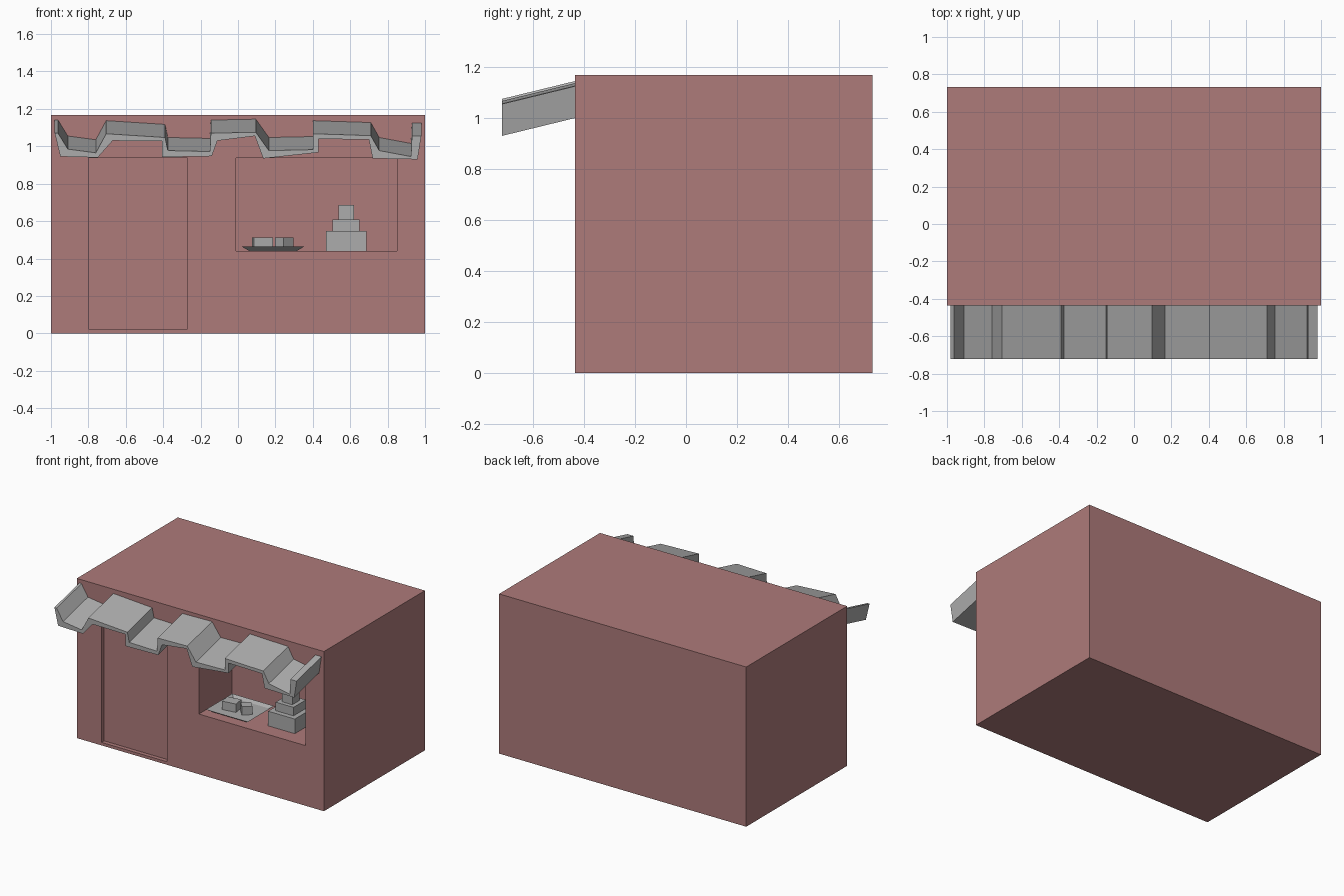
import bpy
import bmesh
from math import radians
from mathutils import Matrix

default_cube = bpy.data.objects.get("Cube")
if default_cube:
    bpy.data.objects.remove(default_cube, do_unlink=True)


def make_material(name, colour):
    material = bpy.data.materials.new(name)
    material.use_nodes = True
    material.diffuse_color = colour
    material.node_tree.nodes["Principled BSDF"].inputs["Base Color"].default_value = colour
    return material


wall_red = make_material("dusty red", (0.42, 0.197, 0.195, 1))
plain_grey = make_material("plain grey", (0.415, 0.415, 0.415, 1))


def finish(name, bm, material):
    bmesh.ops.recalc_face_normals(bm, faces=bm.faces)
    mesh = bpy.data.meshes.new(name)
    bm.to_mesh(mesh)
    bm.free()
    mesh.materials.append(material)
    obj = bpy.data.objects.new(name, mesh)
    bpy.context.collection.objects.link(obj)
    return obj


def box(name, low, high, material, turn=0):
    """Box between two corners, turned about its own vertical axis."""
    size = [b - a for a, b in zip(low, high)]
    middle = [(a + b) / 2 for a, b in zip(low, high)]
    bm = bmesh.new()
    bmesh.ops.create_cube(bm, size=1)
    bm.transform(Matrix.Translation(middle) @ Matrix.Rotation(radians(turn), 4, "Z")
                 @ Matrix.Diagonal((*size, 1)))
    return finish(name, bm, material)


# Shop body with a shallow door recess and a deep serving window
FRONT, BACK, HEIGHT, SILL = -0.435, 0.732, 1.168, 0.44
body = box("shop_body", (-1, FRONT, 0), (1, BACK, HEIGHT), wall_red)
recesses = {
    "door_cutter": (-0.8, -0.27, 0.022, 0.03),
    "window_cutter": (-0.012, 0.85, SILL, 0.385),
}
for name, (left, right, bottom, depth) in recesses.items():
    cutter = box(name, (left, FRONT - 0.1, bottom), (right, FRONT + depth, 0.938), wall_red)
    cutter.hide_render = True
    cut = body.modifiers.new(name, "BOOLEAN")
    cut.operation = "DIFFERENCE"
    cut.solver = "EXACT"
    cut.object = cutter

# Apply the cuts and remove the cutters
bpy.context.view_layer.update()
evaluated = body.evaluated_get(bpy.context.evaluated_depsgraph_get())
cut_mesh = bpy.data.meshes.new_from_object(evaluated)
body.modifiers.clear()
body.data = cut_mesh
for name in recesses:
    bpy.data.objects.remove(bpy.data.objects[name], do_unlink=True)

# Awning: bent corrugated sheet, sloping down away from the wall
upper = [(-0.962, 1.14), (-0.91, 1.055), (-0.76, 1.035), (-0.705, 1.137),
         (-0.39, 1.117), (-0.375, 1.047), (-0.15, 1.042), (-0.145, 1.14),
         (0.095, 1.145), (0.165, 1.047), (0.4, 1.052), (0.4, 1.137),
         (0.71, 1.127), (0.755, 1.047), (0.925, 1.015), (0.93, 1.125)]
lower = [(-0.98, 1.14), (-0.95, 1.015), (-0.75, 1.01), (-0.67, 1.1),
         (-0.405, 1.097), (-0.405, 1.012), (-0.14, 1.017), (-0.11, 1.1),
         (0.09, 1.125), (0.135, 1.005), (0.43, 1.037), (0.43, 1.11),
         (0.7, 1.105), (0.72, 1.005), (0.96, 1.0), (0.98, 1.125)]
REACH, DROP = 0.287, 0.07
bm = bmesh.new()
rings = []
for top, under in zip(upper, lower):
    rings.append([bm.verts.new((x, FRONT - REACH * out, z - DROP * out))
                  for (x, z), out in ((top, 0), (top, 1), (under, 1), (under, 0))])
for a, b in zip(rings, rings[1:]):
    for i in range(4):
        j = (i + 1) % 4
        bm.faces.new((a[i], a[j], b[j], b[i]))
bm.faces.new(rings[0])
bm.faces.new(rings[-1])
finish("awning", bm, plain_grey)

# Serving tray: flared dish with a sunken floor
bm = bmesh.new()
bmesh.ops.create_cube(bm, size=1)
bm.transform(Matrix.Translation((0.187, -0.243, SILL + 0.013))
             @ Matrix.Diagonal((0.34, 0.305, 0.025, 1)))
base = min(bm.faces, key=lambda f: f.calc_center_median().z)
rim = max(bm.faces, key=lambda f: f.calc_center_median().z)
middle = base.calc_center_median()
for v in base.verts:
    v.co.xy = middle.xy + (v.co.xy - middle.xy) * 0.75
bmesh.ops.inset_region(bm, faces=[rim], thickness=0.015)
for v in rim.verts:
    v.co.xy = middle.xy + (v.co.xy - middle.xy) * 0.9
    v.co.z -= 0.015
finish("serving_tray", bm, plain_grey)

# Goods on the tray
box("tray_box", (0.079, -0.3, SILL + 0.01), (0.183, -0.22, SILL + 0.072), plain_grey, turn=8)
box("tray_cube", (0.212, -0.29, SILL + 0.01), (0.282, -0.22, SILL + 0.072), plain_grey, turn=42)

# Stepped stack of three blocks on the counter
stack_x, stack_y = 0.578, -0.215
z = SILL
for name, half, height in (("stack_bottom", 0.108, 0.107), ("stack_middle", 0.072, 0.062),
                           ("stack_top", 0.042, 0.077)):
    box(name, (stack_x - half, stack_y - half, z),
        (stack_x + half, stack_y + half, z + height), plain_grey)
    z += height
